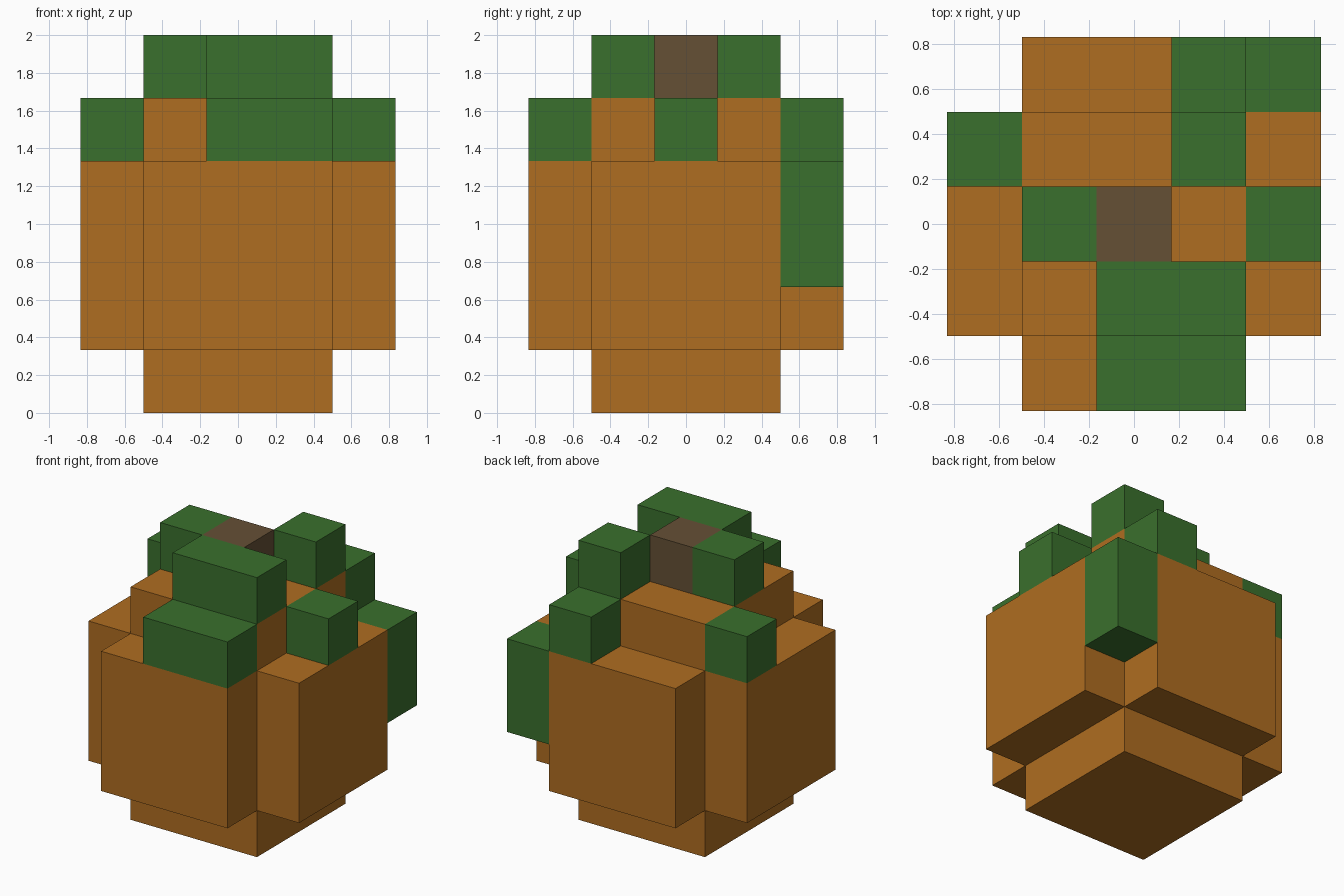
import bpy, bmesh
from math import radians
from mathutils import Vector

cube = bpy.data.objects.get("Cube")
if cube:
    bpy.data.objects.remove(cube, do_unlink=True)

UNIT = 1 / 3                       # edge of one block
ORIGIN = Vector((-2.5, -2.5, 0))   # grid corner, in blocks


def material(name, rgb):
    m = bpy.data.materials.new(name)
    m.use_nodes = True
    m.diffuse_color = (*rgb, 1)
    bsdf = next(n for n in m.node_tree.nodes if n.type == 'BSDF_PRINCIPLED')
    bsdf.inputs["Base Color"].default_value = (*rgb, 1)
    bsdf.inputs["Roughness"].default_value = 0.8
    return m


orange = material("pumpkin_orange", (0.428, 0.153, 0.015))
green = material("leaf_green", (0.042, 0.162, 0.026))
brown = material("stem_brown", (0.130, 0.080, 0.036))

# Each part: name, colour, boxes as (first block, last block) on the grid
PARTS = [
    ("body", orange, [((1, 1, 0), (3, 3, 4)),
                      ((0, 1, 1), (4, 3, 3)),
                      ((1, 0, 1), (3, 4, 3))]),
    ("stem", brown, [((2, 2, 5), (2, 2, 5))]),
    ("front_top_leaf", green, [((2, 1, 5), (3, 1, 5))]),
    ("side_top_leaf", green, [((1, 2, 5), (1, 2, 5))]),
    ("back_top_leaf", green, [((3, 3, 5), (3, 3, 5))]),
    ("front_leaf", green, [((2, 0, 4), (3, 0, 4))]),
    ("left_leaf", green, [((4, 2, 4), (4, 2, 4))]),
    ("right_leaf", green, [((0, 3, 4), (0, 3, 4))]),
    ("back_leaf", green, [((3, 4, 4), (3, 4, 4))]),
    ("hanging_vine", green, [((4, 4, 2), (4, 4, 3))]),
]


def blocks(boxes):
    return {(x, y, z) for lo, hi in boxes
            for x in range(lo[0], hi[0] + 1)
            for y in range(lo[1], hi[1] + 1)
            for z in range(lo[2], hi[2] + 1)}


filled = set().union(*(blocks(boxes) for _, _, boxes in PARTS))


def build(name, mat, boxes):
    """Make the part's outer faces, leaving out those against other blocks."""
    bm = bmesh.new()
    for cell in sorted(blocks(boxes)):
        centre = Vector(cell) + Vector((0.5, 0.5, 0.5))
        for axis in range(3):
            for side in (-1, 1):
                n, u = Vector(), Vector()
                n[axis] = side
                u[(axis + 1) % 3] = 1
                if tuple(int(c) for c in Vector(cell) + n) in filled:
                    continue
                v = n.cross(u)
                corners = [centre + (n + a * u + b * v) / 2
                           for a, b in ((-1, -1), (1, -1), (1, 1), (-1, 1))]
                bm.faces.new([bm.verts.new((c + ORIGIN) * UNIT) for c in corners])
    bmesh.ops.remove_doubles(bm, verts=bm.verts, dist=0.001)
    # Merge coplanar squares into whole panels
    bmesh.ops.dissolve_limit(bm, angle_limit=radians(1), verts=bm.verts, edges=bm.edges)
    mesh = bpy.data.meshes.new(name)
    bm.to_mesh(mesh)
    bm.free()
    mesh.materials.append(mat)
    bpy.context.collection.objects.link(bpy.data.objects.new(name, mesh))


for part in PARTS:
    build(*part)
